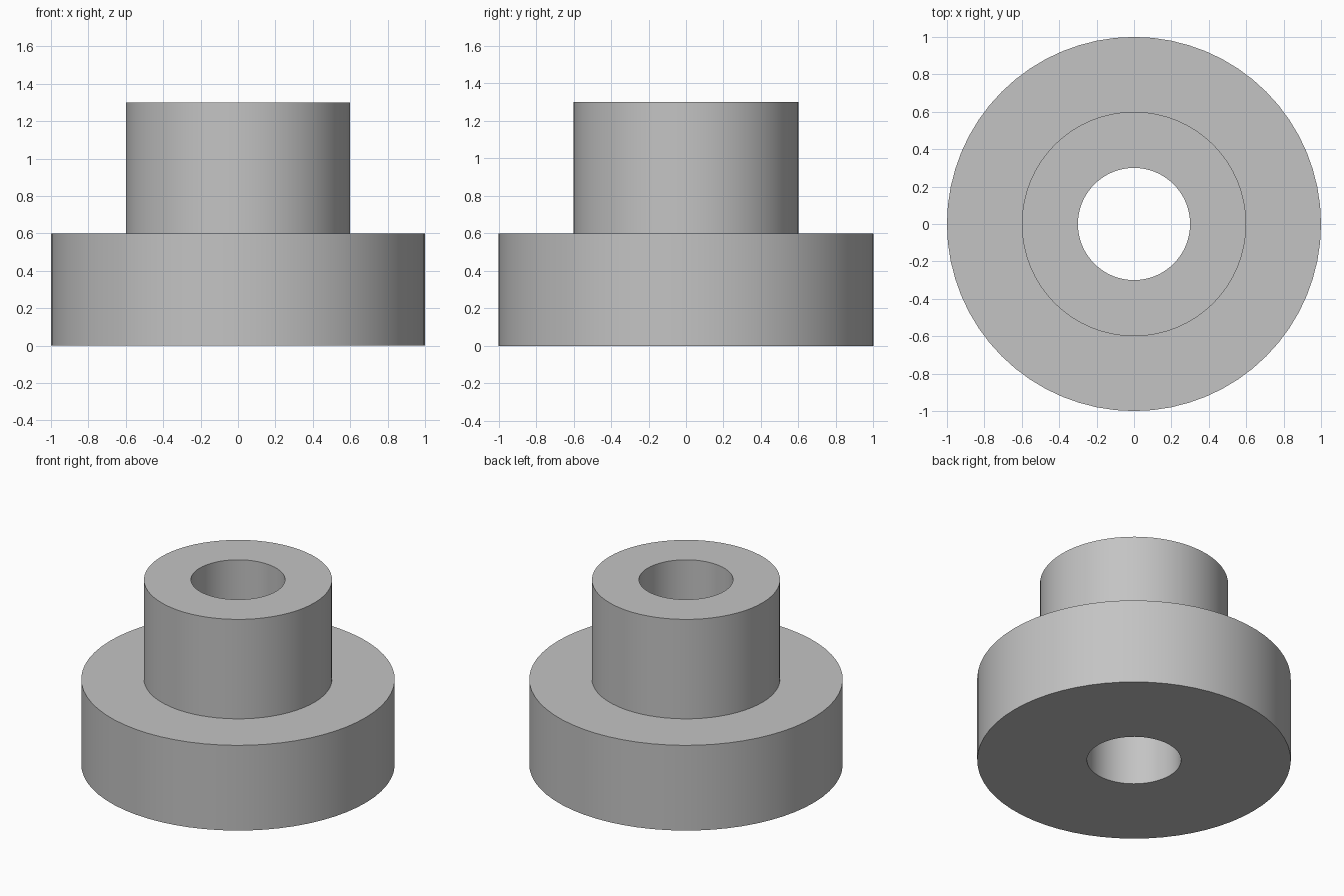
import bpy
import bmesh
import math

SEGMENTS = 64
BORE_R, HUB_R, FLANGE_R = 0.3, 0.6, 1.0
FLANGE_H, TOTAL_H = 0.6, 1.3

cube = bpy.data.objects.get("Cube")
if cube:
    bpy.data.objects.remove(cube, do_unlink=True)

# Plain grey metal
grey = bpy.data.materials.new("plain_grey")
grey.use_nodes = True
colour = (0.55, 0.55, 0.55, 1)
grey.diffuse_color = colour
grey.node_tree.nodes["Principled BSDF"].inputs["Base Color"].default_value = colour

# Closed cross-section of the flanged bushing, from the bore outwards
profile = [
    (BORE_R, 0), (FLANGE_R, 0), (FLANGE_R, FLANGE_H),
    (HUB_R, FLANGE_H), (HUB_R, TOTAL_H), (BORE_R, TOTAL_H),
]

# Revolve the section around the vertical axis
bm = bmesh.new()
points = [bm.verts.new((r, 0, z)) for r, z in profile]
edges = [bm.edges.new((a, b)) for a, b in zip(points, points[1:] + points[:1])]
bmesh.ops.spin(bm, geom=points + edges, cent=(0, 0, 0), axis=(0, 0, 1),
               angle=math.tau, steps=SEGMENTS, use_merge=False)
bmesh.ops.remove_doubles(bm, verts=bm.verts, dist=0.0001)
bmesh.ops.recalc_face_normals(bm, faces=bm.faces)

mesh = bpy.data.meshes.new("flanged_bushing")
bm.to_mesh(mesh)
bm.free()
mesh.materials.append(grey)
bushing = bpy.data.objects.new("flanged_bushing", mesh)
bpy.context.collection.objects.link(bushing)

# Smooth walls with crisp rims
bpy.ops.object.select_all(action="DESELECT")
bushing.select_set(True)
bpy.context.view_layer.objects.active = bushing
bpy.ops.object.shade_smooth_by_angle(angle=math.radians(30))
